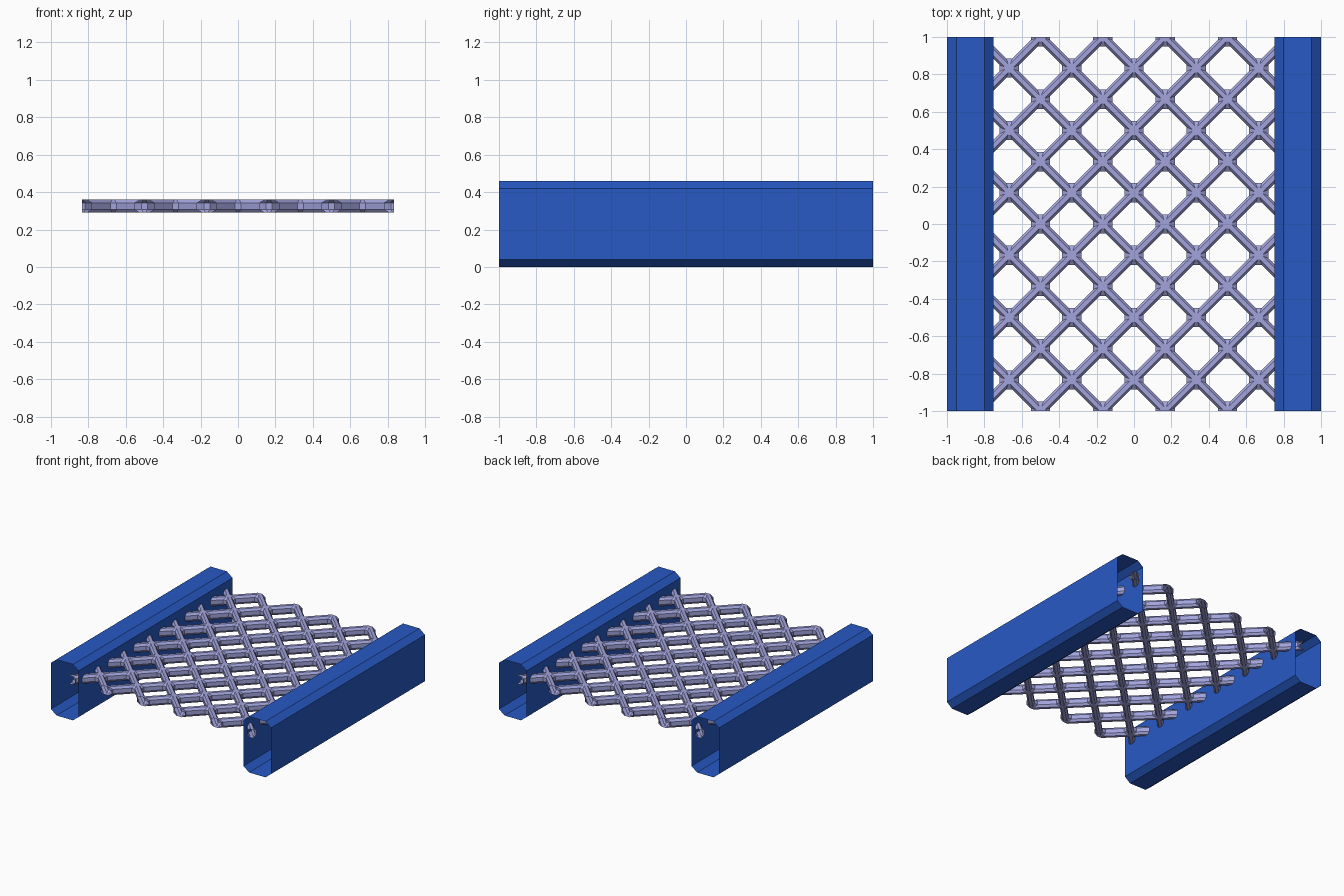
import bpy, bmesh
from mathutils import Vector

if "Cube" in bpy.data.objects:
    bpy.data.objects.remove(bpy.data.objects["Cube"])

STEP = 1 / 6          # half diagonal of one lattice opening


def material(name, color):
    m = bpy.data.materials.new(name)
    m.diffuse_color = color
    m.use_nodes = True
    m.node_tree.nodes["Principled BSDF"].inputs["Base Color"].default_value = m.diffuse_color
    return m


def finish(bm, name, mat):
    mesh = bpy.data.meshes.new(name)
    bm.to_mesh(mesh)
    bm.free()
    mesh.materials.append(mat)
    ob = bpy.data.objects.new(name, mesh)
    bpy.context.collection.objects.link(ob)
    return ob


def side_rail(name, side, mat):
    # Open-ended tube with chamfered edges
    quarter = [(0.125, 0.18), (0.105, 0.19 + 0.0), (0.075, 0.23)]
    quarter = [(0.125, 0.19), (0.075, 0.23)]
    prof = quarter + [(-x, z) for x, z in reversed(quarter)]
    prof += [(-x, -z) for x, z in prof]
    bm = bmesh.new()
    rings = [[bm.verts.new((side * 0.875 + x, y, 0.23 + z)) for x, z in prof] for y in (-1, 1)]
    for k in range(len(prof)):
        n = (k + 1) % len(prof)
        bm.faces.new((rings[0][k], rings[0][n], rings[1][n], rings[1][k]))
    bmesh.ops.recalc_face_normals(bm, faces=bm.faces)
    return finish(bm, name, mat)


def opening_loop(cx, cy, inset, chamfer, z):
    # Diamond with cut corners, inset from the bar centre lines
    r = STEP - inset * 2 ** 0.5
    pts = []
    for dx, dy in ((1, 0), (0, 1), (-1, 0), (0, -1)):
        d, t = Vector((dx, dy)), Vector((-dy, dx))
        for s in (-1, 1):
            p = d * (r - chamfer) + t * s * chamfer
            pts.append((cx + p.x, cy + p.y, z))
    return pts


def lattice(mat):
    # One ring of bar surface round every opening: (inset, corner cut, z)
    levels = [(0, 0, 0.36), (0.012, 0.006, 0.36), (0.025, 0.016, 0.342),
              (0.025, 0.016, 0.308), (0.012, 0.006, 0.29), (0, 0, 0.29)]
    bm = bmesh.new()
    for i in range(-5, 6):
        for j in range(-6, 7):
            if (i + j) % 2:
                continue
            rings = [[bm.verts.new(p) for p in opening_loop(i * STEP, j * STEP, *lv)] for lv in levels]
            for a, b in zip(rings, rings[1:]):
                for k in range(8):
                    n = (k + 1) % 8
                    bm.faces.new((a[k], a[n], b[n], b[k]))
    bmesh.ops.remove_doubles(bm, verts=bm.verts, dist=1e-4)
    # Trim to the panel outline
    for no, d in (((1, 0, 0), 5 * STEP), ((-1, 0, 0), 5 * STEP), ((0, 1, 0), 1), ((0, -1, 0), 1)):
        bmesh.ops.bisect_plane(bm, geom=bm.verts[:] + bm.edges[:] + bm.faces[:], dist=1e-5,
                               plane_co=Vector(no) * d, plane_no=no, clear_outer=True)
    bmesh.ops.recalc_face_normals(bm, faces=bm.faces)
    return finish(bm, "lattice_panel", mat)


rail_blue = material("rail_blue", (0.02, 0.10, 0.55, 1))
bar_blue = material("bar_blue", (0.36, 0.37, 0.72, 1))
side_rail("left_rail", -1, rail_blue)
side_rail("right_rail", 1, rail_blue)
lattice(bar_blue)
